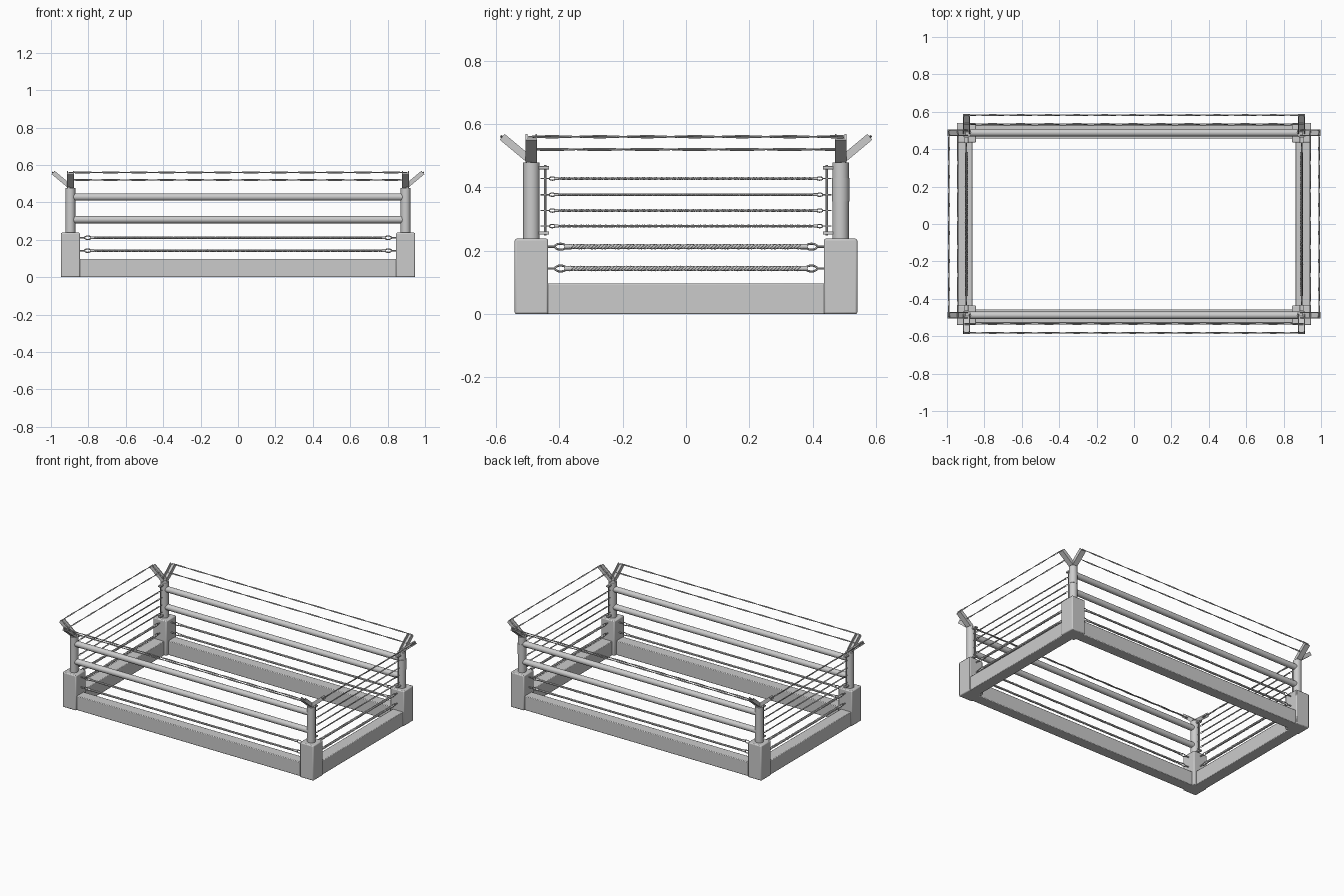
import bpy, bmesh, math
from mathutils import Vector

if "Cube" in bpy.data.objects:
    bpy.data.objects.remove(bpy.data.objects["Cube"])

PX, PY = 0.896, 0.488          # corner post centre
SIGNS = (-1, 1)


def finish(name, bm, smooth=True, bevel=0.0):
    bmesh.ops.recalc_face_normals(bm, faces=bm.faces)
    me = bpy.data.meshes.new(name)
    bm.to_mesh(me)
    bm.free()
    ob = bpy.data.objects.new(name, me)
    bpy.context.collection.objects.link(ob)
    if bevel:
        mod = ob.modifiers.new("bevel", 'BEVEL')
        mod.width, mod.segments = bevel, 2
    if smooth:
        bpy.ops.object.select_all(action='DESELECT')
        ob.select_set(True)
        bpy.context.view_layer.objects.active = ob
        bpy.ops.object.shade_smooth_by_angle(angle=math.radians(40))
    return ob


def box(name, lo, hi, bevel=0.003):
    bm = bmesh.new()
    bmesh.ops.create_cube(bm, size=1)
    for v in bm.verts:
        v.co = Vector([(lo[i] + hi[i]) / 2 + v.co[i] * (hi[i] - lo[i]) for i in range(3)])
    return finish(name, bm, bevel=bevel)


def rod(name, a, b, r, n=16):
    a, b = Vector(a), Vector(b)
    bm = bmesh.new()
    bmesh.ops.create_cone(bm, cap_ends=True, segments=n, radius1=r, radius2=r, depth=(b - a).length)
    q = Vector((0, 0, 1)).rotation_difference((b - a).normalized())
    for v in bm.verts:
        v.co = q @ v.co + (a + b) / 2
    return finish(name, bm)


def wire(name, paths, r, closed=False):
    cu = bpy.data.curves.new(name, 'CURVE')
    cu.dimensions = '3D'
    cu.bevel_depth, cu.bevel_resolution = r, 0
    cu.use_fill_caps = not closed
    for path in paths:
        sp = cu.splines.new('POLY')
        sp.points.add(len(path) - 1)
        for p, c in zip(sp.points, path):
            p.co = (*c, 1)
        sp.use_cyclic_u = closed
    ob = bpy.data.objects.new(name, cu)
    bpy.context.collection.objects.link(ob)
    bpy.ops.object.select_all(action='DESELECT')
    ob.select_set(True)
    bpy.context.view_layer.objects.active = ob
    bpy.ops.object.convert(target='MESH')
    return ob


def side_point(axis, along, across, z):
    return (along, across, z) if axis == 0 else (across, along, z)


def twisted(name, axis, half, across, z, r, pitch, strands, steps=8):
    turns = 2 * half / pitch
    n = int(turns * steps)
    paths = []
    for s in range(strands):
        ph = 2 * math.pi * s / strands
        path = []
        for i in range(n + 1):
            a = 2 * math.pi * turns * i / n + ph
            path.append(side_point(axis, -half + 2 * half * i / n,
                                   across + r * math.cos(a), z + r * math.sin(a)))
        paths.append(path)
    return wire(name, paths, r)


def link_fitting(name, axis, start, across, z, s, k):
    """Eye stub, oval shackle and ferrule at one rope end; s = end sign, k = size."""
    p = lambda d, h=0.0: side_point(axis, s * (start - d), across, z + h)
    rod(name + "_eye_bolt", p(-0.02), p(0.016 * k), 0.0035 * k, 8)
    ring = []
    for i in range(16):
        a = 2 * math.pi * i / 16
        ring.append(p((0.029 + 0.016 * math.cos(a)) * k, 0.0085 * k * math.sin(a)))
    wire(name + "_shackle", [ring], 0.003 * k, closed=True)
    rod(name + "_ferrule", p(0.04 * k), p(0.06 * k), 0.0075 * k, 10)


def rope(name, axis, half, across, z, r, k):
    twisted(name, axis, half - 0.05 * k, across, z, r, r * 7, 3)
    for s in SIGNS:
        link_fitting(name, axis, half, across, z, s, k)


def bracket(name, axis, sx, sy):
    """Angle-iron arm leaning outward and up from the post top."""
    w, t = 0.018, 0.005
    prof = [(-w, -0.006), (w, -0.006), (w, 0.018), (w - t, 0.018),
            (w - t, 0), (-w + t, 0), (-w + t, 0.018), (-w, 0.018)]
    out = sy if axis == 0 else sx
    base = PY if axis == 0 else PX
    along = sx * PX if axis == 0 else sy * PY
    d, up = Vector((0.77, 0.64)), Vector((-0.64, 0.77))
    bm = bmesh.new()
    ends = []
    for length in (0.005, 0.125):
        ring = []
        for u, v in prof:
            o = d * length + up * v
            ring.append(bm.verts.new(side_point(axis, along + u, out * (base + o.x), 0.475 + o.y)))
        ends.append(ring)
    n = len(prof)
    for i in range(n):
        bm.faces.new((ends[0][i], ends[0][(i + 1) % n], ends[1][(i + 1) % n], ends[1][i]))
    for e in ends:
        bm.faces.new(e)
    finish(name, bm, smooth=False)


# corner posts with base blocks and leaning arms
for sx in SIGNS:
    for sy in SIGNS:
        x, y = sx * PX, sy * PY
        box("corner_block", (x - 0.051, y - 0.053, 0), (x + 0.051, y + 0.053, 0.238), 0.006)
        rod("corner_post", (x, y, 0.23), (x, y, 0.478), 0.026, 24)
        bracket("long_side_arm", 0, sx, sy)
        bracket("short_side_arm", 1, sx, sy)
        # upright holding the thin ropes, with its two mounts
        yr = sy * 0.445
        rod("rope_upright", (x, yr, 0.248), (x, yr, 0.47), 0.004, 8)
        for z in (0.256, 0.462):
            box("upright_mount", (x - 0.01, min(sy * 0.432, sy * 0.47), z - 0.005),
                (x + 0.01, max(sy * 0.432, sy * 0.47), z + 0.005), 0.001)

# sleeve plate on one rear post
rod("post_plate", (PX, PY, 0.356), (PX, PY, 0.43), 0.0275, 24)

# base beams, rails, ropes and top wires
for s in SIGNS:
    yl = s * 0.493
    box("long_beam", (-0.86, yl - 0.037, 0), (0.86, yl + 0.037, 0.097), 0.004)
    xl = s * 0.902
    box("short_beam", (xl - 0.039, -0.45, 0), (xl + 0.039, 0.45, 0.097), 0.004)
    for z in (0.308, 0.429):
        rod("long_rail", (-PX, s * PY, z), (PX, s * PY, z), 0.0195, 20)
    for z in (0.142, 0.211):
        rope("long_rope", 0, 0.835, s * PY, z, 0.0038, 1.1)
        rope("short_thick_rope", 1, 0.428, s * PX, z + 0.002, 0.0045, 1.1)
    for z in (0.278, 0.327, 0.377, 0.428):
        rope("short_thin_rope", 1, 0.44, s * PX, z, 0.0023, 0.62)
    for off, z in ((0.046, 0.52), (0.094, 0.56)):
        twisted("long_top_wire", 0, PX + 0.01, s * (PY + off), z, 0.0025, 0.3, 2, 16)
        twisted("short_top_wire", 1, PY + 0.01, s * (PX + off), z, 0.0025, 0.3, 2, 16)
